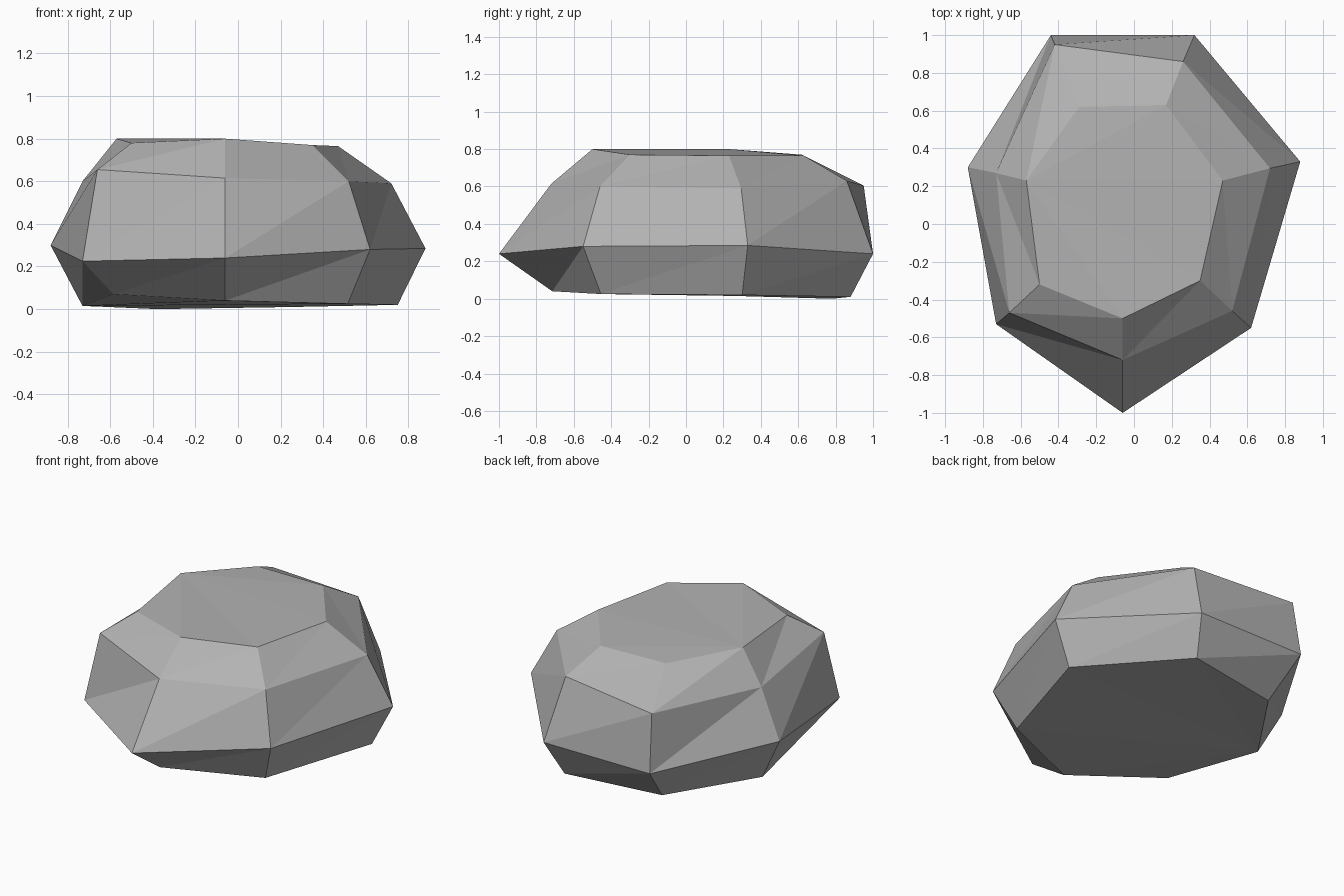
import bpy
import bmesh

SIDES = 7
FAN_CORNER = 5

# Seven-cornered outlines of the boulder, counterclockwise from the front corner
base_outline = [(-.06, -.715, .04), (.515, -.455, .025), (.75, .3, .02), (.255, .88, .01),
                (-.375, .78, 0), (-.73, .26, .015), (-.585, -.39, .07)]
widest_outline = [(-.06, -1, .24), (.62, -.55, .28), (.88, .33, .285), (.32, 1, .24),
                  (-.44, 1, .24), (-.88, .3, .3), (-.73, -.53, .225)]
shoulder_outline = [(-.06, -.72, .615), (.52, -.46, .6), (.72, .295, .59), (.26, .86, .63),
                    (-.42, .95, .605), (-.73, .27, .6), (-.66, -.47, .655)]
top_outline = [(-.06, -.5, .8), (.35, -.3, .77), (.47, .23, .765), (.17, .63, .765),
               (-.29, .62, .77), (-.57, .23, .8), (-.5, -.32, .78)]


def flat_material(name, colour):
    material = bpy.data.materials.new(name)
    material.use_nodes = True
    material.diffuse_color = colour
    shader = material.node_tree.nodes["Principled BSDF"]
    shader.inputs["Base Color"].default_value = colour
    shader.inputs["Roughness"].default_value = .9
    return material


def add_band(bm, lower, upper):
    """Join two outlines with a ring of flat facets."""
    for i in range(SIDES):
        j = (i + 1) % SIDES
        bm.faces.new((lower[i], lower[j], upper[j]))
        bm.faces.new((lower[i], upper[j], upper[i]))


def add_cap(bm, ring, upward):
    """Close an outline with facets fanned from one corner."""
    for step in range(1, SIDES - 1):
        a = ring[(FAN_CORNER + step) % SIDES]
        b = ring[(FAN_CORNER + step + 1) % SIDES]
        corner = ring[FAN_CORNER]
        bm.faces.new((corner, a, b) if upward else (corner, b, a))


def build_boulder(name, outlines, material):
    bm = bmesh.new()
    rings = [[bm.verts.new(point) for point in outline] for outline in outlines]
    for lower, upper in zip(rings, rings[1:]):
        add_band(bm, lower, upper)
    add_cap(bm, rings[0], upward=False)
    add_cap(bm, rings[-1], upward=True)
    mesh = bpy.data.meshes.new(name)
    bm.to_mesh(mesh)
    bm.free()
    mesh.materials.append(material)
    boulder = bpy.data.objects.new(name, mesh)
    bpy.context.collection.objects.link(boulder)
    return boulder


default_cube = bpy.data.objects.get("Cube")
if default_cube:
    bpy.data.objects.remove(default_cube, do_unlink=True)

# The boulder, in one plain stone colour
stone = flat_material("stone_grey", (.45, .45, .45, 1))
build_boulder("boulder", [base_outline, widest_outline, shoulder_outline, top_outline], stone)
